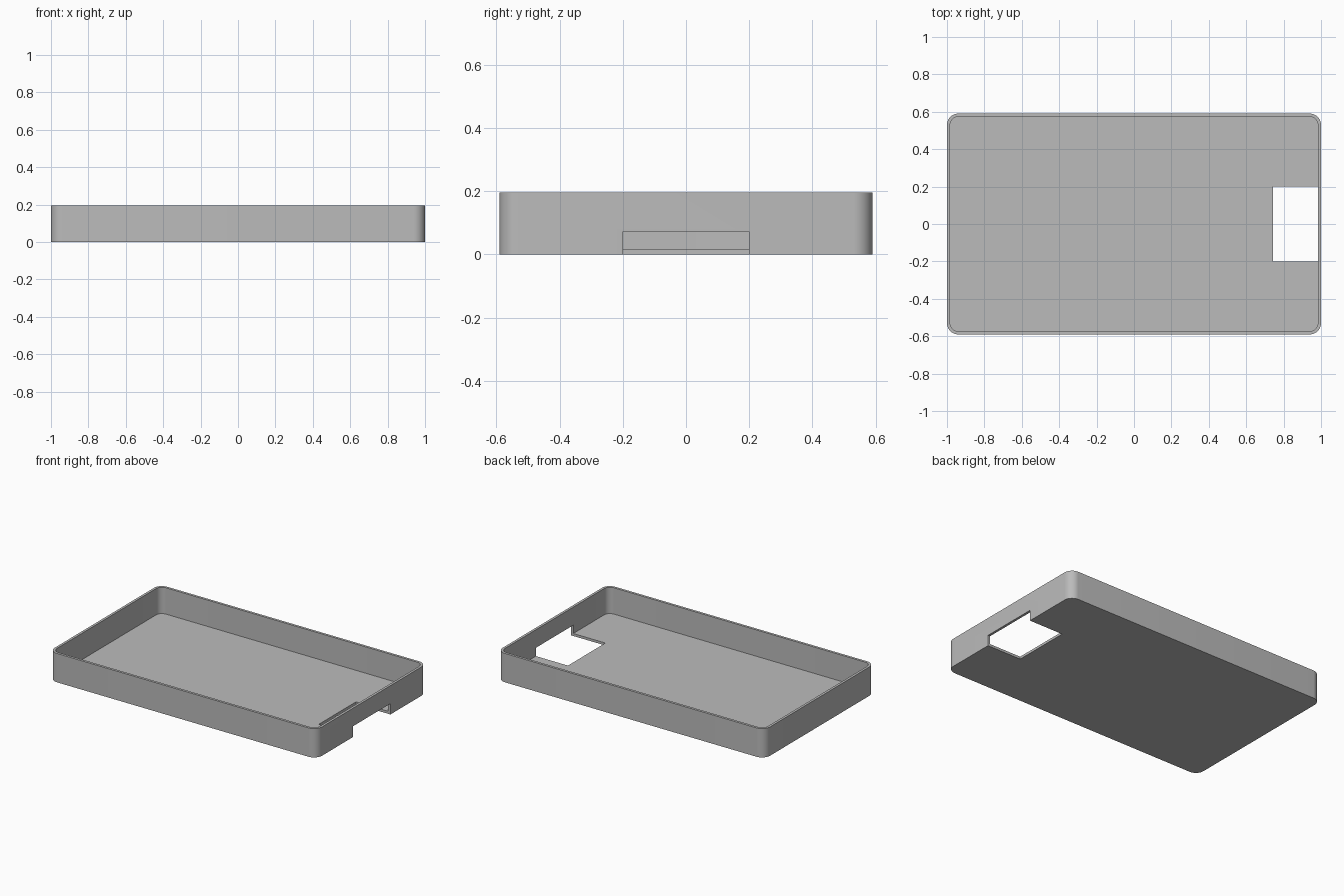
import bpy
import bmesh
from math import cos, sin, pi

cube = bpy.data.objects.get("Cube")
if cube:
    bpy.data.objects.remove(cube, do_unlink=True)

LENGTH, WIDTH, HEIGHT = 2.0, 1.18, 0.195
WALL, RADIUS, STEPS = 0.017, 0.06, 12

grey = bpy.data.materials.new("plain grey")
grey.use_nodes = True
colour = (0.5, 0.5, 0.5, 1)
grey.diffuse_color = colour
grey.node_tree.nodes["Principled BSDF"].inputs["Base Color"].default_value = colour


def rounded_outline(hx, hy, r):
    """Counter-clockwise outline of a rectangle with rounded corners."""
    points = []
    for i, (sx, sy) in enumerate([(1, 1), (-1, 1), (-1, -1), (1, -1)]):
        for k in range(STEPS + 1):
            a = (i + k / STEPS) * pi / 2
            points.append((sx * (hx - r) + r * cos(a), sy * (hy - r) + r * sin(a)))
    return points


def prism(name, outline, z0, z1):
    """Solid made by extruding an outline upwards."""
    bm = bmesh.new()
    base = bm.faces.new([bm.verts.new((x, y, z0)) for x, y in outline])
    top = bmesh.ops.extrude_face_region(bm, geom=[base], use_keep_orig=True)
    verts = [g for g in top["geom"] if isinstance(g, bmesh.types.BMVert)]
    bmesh.ops.translate(bm, verts=verts, vec=(0, 0, z1 - z0))
    bmesh.ops.recalc_face_normals(bm, faces=bm.faces)
    mesh = bpy.data.meshes.new(name)
    bm.to_mesh(mesh)
    bm.free()
    mesh.materials.append(grey)
    obj = bpy.data.objects.new(name, mesh)
    bpy.context.collection.objects.link(obj)
    return obj


def cut(target, cutter):
    """Subtract the cutter and remove it."""
    mod = target.modifiers.new("cut", "BOOLEAN")
    mod.operation, mod.solver, mod.object = "DIFFERENCE", "EXACT", cutter
    bpy.context.view_layer.objects.active = target
    bpy.ops.object.modifier_apply(modifier=mod.name)
    bpy.data.objects.remove(cutter, do_unlink=True)


# Rounded block, hollowed out to leave thin walls and a floor
tray = prism("tray", rounded_outline(LENGTH / 2, WIDTH / 2, RADIUS), 0, HEIGHT)
cut(tray, prism("hollow_cutter",
                rounded_outline(LENGTH / 2 - WALL, WIDTH / 2 - WALL, RADIUS - WALL),
                WALL, HEIGHT + 0.1))

# Opening through the floor and the lower part of the end wall
cut(tray, prism("opening_cutter",
                [(0.743, -0.2), (1.1, -0.2), (1.1, 0.2), (0.743, 0.2)], -0.1, 0.073))

# Smooth corners, crisp edges
bpy.ops.object.select_all(action="DESELECT")
tray.select_set(True)
bpy.context.view_layer.objects.active = tray
bpy.ops.object.shade_smooth_by_angle(angle=pi / 6)
